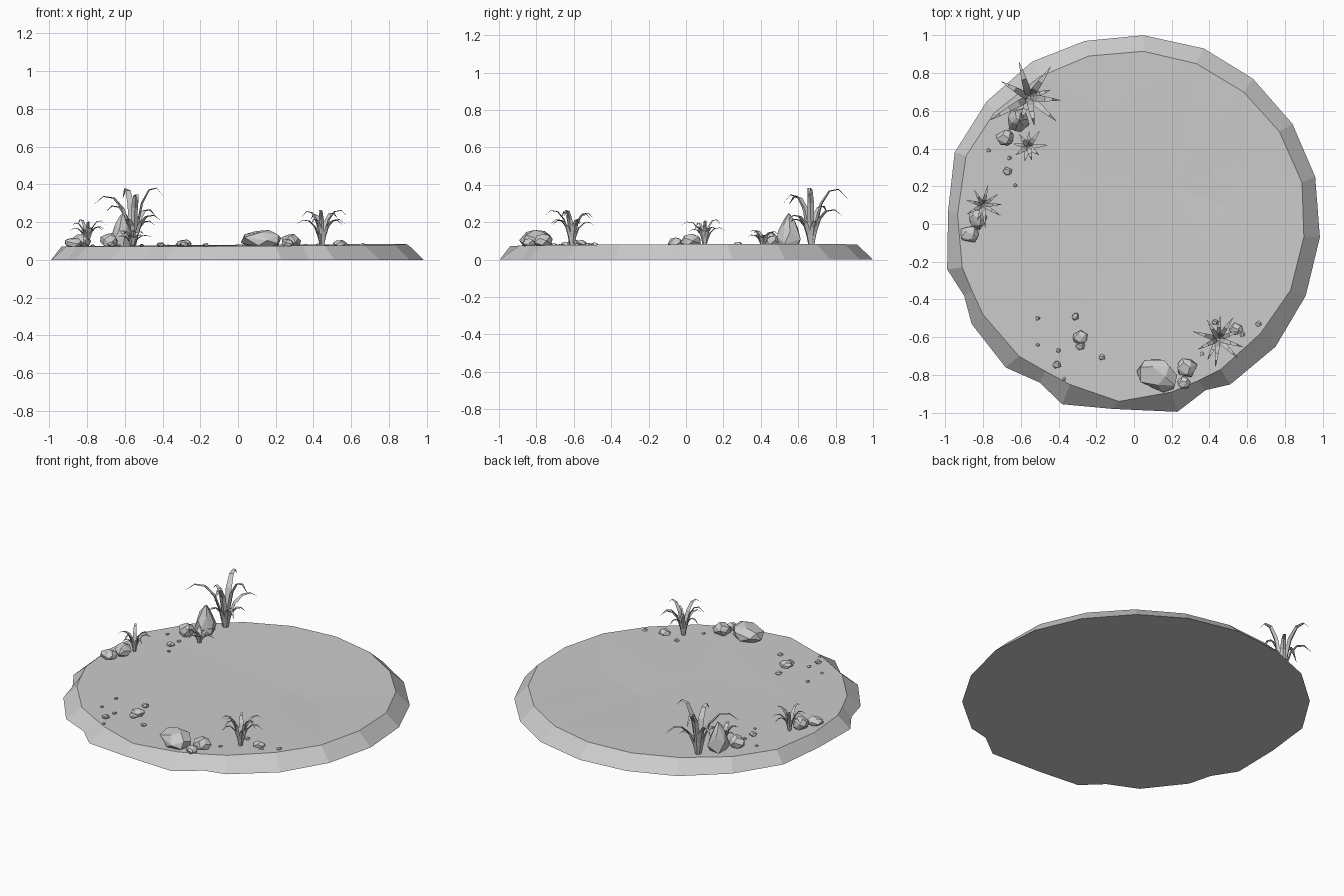
import bpy, bmesh, math, random
from mathutils import Vector
from mathutils.geometry import delaunay_2d_cdt

if "Cube" in bpy.data.objects:
    bpy.data.objects.remove(bpy.data.objects["Cube"])

random.seed(4)
G = 0.073  # ground level


def finish(name, bm):
    bmesh.ops.recalc_face_normals(bm, faces=bm.faces)
    me = bpy.data.meshes.new(name)
    bm.to_mesh(me)
    bm.free()
    ob = bpy.data.objects.new(name, me)
    bpy.context.collection.objects.link(ob)
    return ob


# ground slab: irregular foot outline, smaller rim, faceted top
FOOT = [(.05, 1), (.37, .93), (.63, .77), (.84, .53), (.96, .25), (.985, -.07), (.91, -.38), (.75, -.65),
        (.51, -.85), (.38, -.88), (.23, -.995), (-.11, -.98), (-.38, -.955), (-.5, -.84), (-.68, -.76),
        (-.86, -.53), (-.9, -.38), (-.99, -.24), (-.985, .07), (-.95, .38), (-.78, .65), (-.54, .86), (-.26, .97)]
RIM = [(.05, .915), (.33, .85), (.58, .7), (.77, .49), (.89, .22), (.9, -.07), (.83, -.35), (.67, -.58),
       (.46, -.77), (.34, -.83), (.2, -.89), (-.08, -.94), (-.34, -.85), (-.47, -.78), (-.61, -.7),
       (-.8, -.48), (-.86, -.35), (-.91, -.23), (-.935, .05), (-.89, .36), (-.74, .59), (-.5, .78), (-.24, .89)]
INNER = [(-.5, -.3), (.06, -.22), (-.1, -.45), (-.4, .3), (.2, .2), (.5, .1), (.6, .35), (-.15, .6), (.35, -.1)]


def ground():
    bm = bmesh.new()
    n = len(RIM)
    pts = [Vector(p) for p in RIM + INNER]
    co, _, faces, *_ = delaunay_2d_cdt(pts, [(i, (i + 1) % n) for i in range(n)], [], 1, 1e-5)
    top = []
    for i, p in enumerate(co):
        z = 0.077 + 0.006 * p.x + 0.004 * p.y if i < n else G + random.uniform(-.004, .004)
        top.append(bm.verts.new((p.x, p.y, z)))
    for f in faces:
        bm.faces.new([top[i] for i in f])
    foot = [bm.verts.new((x, y, 0)) for x, y in FOOT]
    for i in range(n):
        j = (i + 1) % n
        bm.faces.new((foot[i], foot[j], top[j], top[i]))
    bm.faces.new(foot)
    finish("ground", bm)


ground()


# rocks: convex hulls of jittered points on an ellipsoid
def rock(name, x, y, rx, ry, h, turn=0, taper=0, count=18):
    bm = bmesh.new()
    ca, sa = math.cos(math.radians(turn)), math.sin(math.radians(turn))
    for i in range(count):
        z = 1 - 2 * (i + .5) / count
        a = i * 2.4 + random.uniform(-.3, .3)
        s = math.sqrt(1 - z * z) * random.uniform(.95, 1.15)
        s *= 1 - taper * (z + .4) if z > -.4 else 1
        u, v = s * math.cos(a) * rx, s * math.sin(a) * ry
        bm.verts.new((x + u * ca - v * sa, y + u * sa + v * ca, G + h * (z * .65 + .39)))
    hull = bmesh.ops.convex_hull(bm, input=bm.verts)
    loose = [g for g in hull["geom_interior"] if isinstance(g, bmesh.types.BMVert)]
    bmesh.ops.delete(bm, geom=loose, context='VERTS')
    bmesh.ops.dissolve_limit(bm, angle_limit=.15, verts=bm.verts, edges=bm.edges)
    finish(name, bm)


rock("tall_rock", -.615, .55, .065, .072, .175, 0, .5)
rock("back_rock", -.68, .455, .048, .042, .07)
rock("left_rock", -.83, .03, .048, .055, .065)
rock("left_flat_rock", -.87, -.055, .052, .042, .045)
rock("front_boulder", .13, -.8, .108, .08, .085, -20, 0, 20)
rock("front_rock", .28, -.76, .052, .05, .065)
rock("front_small_rock", .265, -.84, .034, .034, .04)
rock("middle_rock", -.285, -.6, .042, .035, .035)

PEBBLES = [(-.285, -.645, .026), (-.31, -.49, .022), (-.51, -.5, .013), (-.51, -.64, .011), (-.4, -.67, .013),
           (-.41, -.745, .023), (-.37, -.82, .01), (-.17, -.705, .018), (.36, -.69, .013), (.54, -.56, .037),
           (.575, -.585, .015), (.66, -.53, .018), (.43, -.52, .018), (-.77, .39, .011), (-.66, .35, .013),
           (-.67, .28, .025), (-.63, .205, .011)]
for i, (x, y, r) in enumerate(PEBBLES):
    rock(f"pebble_{i + 1}", x, y, r, r * .9, r * .9, 0, 0, 12)


# plants: folded arching blades, (fraction of reach, of height, of width)
ARC = [(.04, 0, .6), (.12, .4, .95), (.26, .75, 1), (.5, .97, .75), (.75, 1, .45), (1, .84, .04)]


def plant(name, x, y, blades, width):
    bm = bmesh.new()
    for deg, reach, h in blades:
        a = math.radians(deg)
        d, s = Vector((math.cos(a), math.sin(a), 0)), Vector((-math.sin(a), math.cos(a), 0))
        rings = []
        for fr, fz, fw in ARC:
            c = Vector((x, y, G - .005)) + d * (fr * reach) + Vector((0, 0, fz * h))
            w = width * fw / 2
            keel = (d * (1 - fr) - Vector((0, 0, fr))) * w * .7
            rings.append([bm.verts.new(p) for p in (c + s * w, c + keel, c - s * w)])
        for p, q in zip(rings, rings[1:]):
            for i in range(3):
                j = (i + 1) % 3
                bm.faces.new((p[i], p[j], q[j], q[i]))
        bm.faces.new(rings[0])
        bm.faces.new(rings[-1])
    finish(name, bm)


def tuft(n, reach, h, start):
    return [(start + i * 360 / n + random.uniform(-9, 9), reach * random.uniform(.75, 1.1),
             h * (1 if i % 2 else .75) * random.uniform(.9, 1.05)) for i in range(n)]


plant("tall_plant", -.555, .67, [(106, .2, .31), (-5, .165, .315), (210, .24, .27), (55, .2, .2), (-41, .19, .17),
      (150, .17, .22), (280, .15, .28), (250, .13, .15), (20, .12, .14)], .036)
plant("low_plant", -.56, .41, tuft(9, .095, .085, 10), .026)
plant("left_plant", -.8, .1, tuft(9, .115, .14, 85), .02)
plant("front_plant", .445, -.61, tuft(10, .14, .19, 20), .026)
